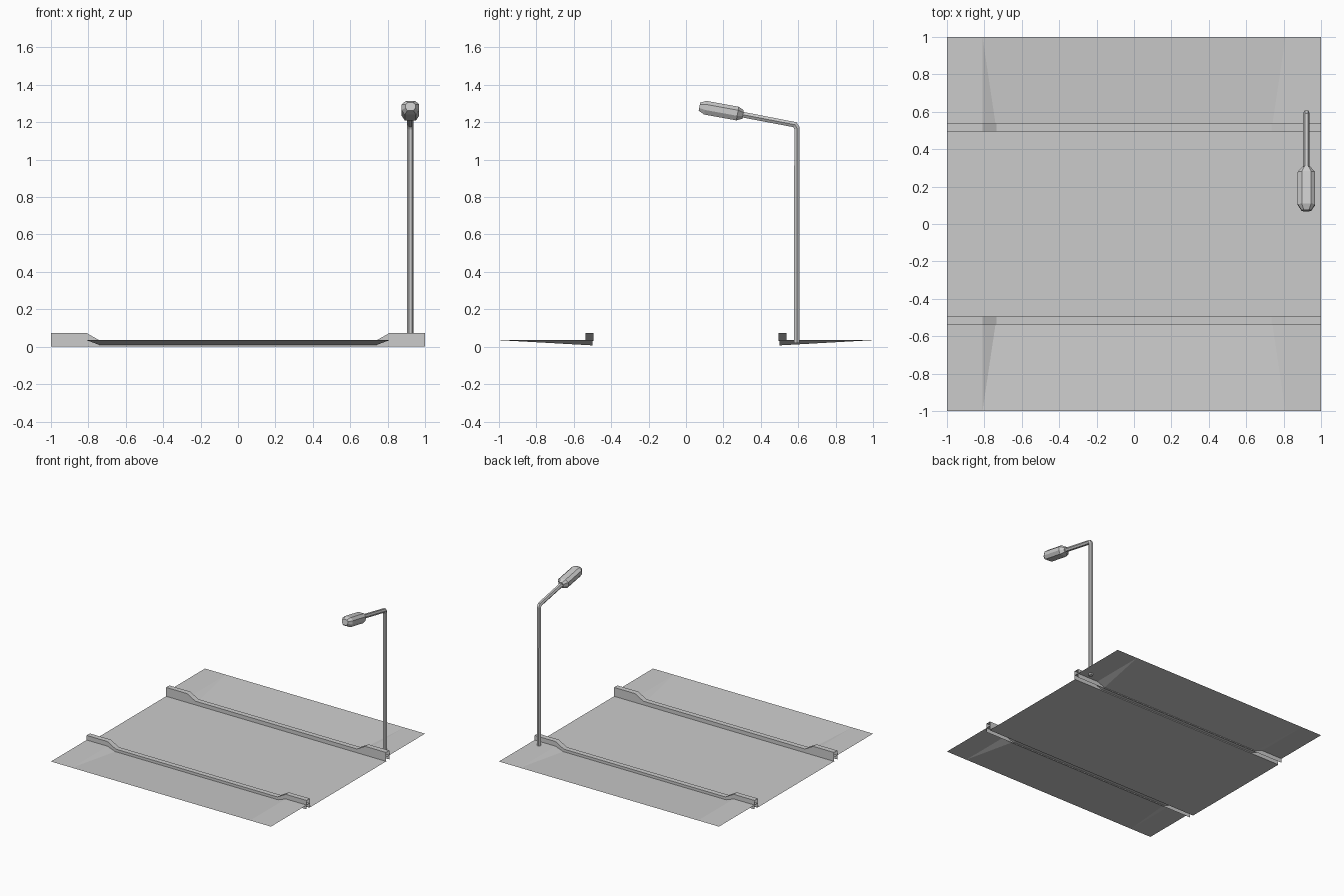
import bpy, math
from mathutils import Vector

if "Cube" in bpy.data.objects:
    bpy.data.objects.remove(bpy.data.objects["Cube"])


def make(name, verts, faces):
    me = bpy.data.meshes.new(name)
    me.from_pydata(verts, [], faces)
    me.update()
    ob = bpy.data.objects.new(name, me)
    bpy.context.collection.objects.link(ob)
    return ob


def both_sides(name, verts, faces):
    # the same strip on the +y side and mirrored (with flipped winding) on -y
    make("back_" + name, verts, faces)
    make("front_" + name, [(x, -y, z) for x, y, z in verts],
         [tuple(reversed(f)) for f in faces])


def loft(name, rings):
    n = len(rings[0])
    faces = [(k*n + i, k*n + (i+1) % n, (k+1)*n + (i+1) % n, (k+1)*n + i)
             for k in range(len(rings)-1) for i in range(n)]
    last = (len(rings)-1)*n
    faces += [tuple(reversed(range(n))), tuple(range(last, last+n))]
    return make(name, [v for r in rings for v in r], faces)


# road surface
make("road", [(-1, -.5, 0), (1, -.5, 0), (1, .5, 0), (-1, .5, 0)], [(0, 1, 2, 3)])

# sidewalks, dipping towards the road between the ends
A, B, HI, LO = .81, .735, .035, .007
both_sides("sidewalk",
           [(-1, 1, HI), (-A, 1, HI), (A, 1, HI), (1, 1, HI),
            (-1, .5, HI), (-A, .5, HI), (-B, .5, LO), (B, .5, LO), (A, .5, HI), (1, .5, HI)],
           [(4, 5, 1, 0), (5, 6, 1), (6, 7, 2, 1), (7, 8, 2), (8, 9, 3, 2)])

# kerbs: open channels with a lowered middle
top = [(-1, .073), (-A, .073), (-B, .031), (B, .031), (A, .073), (1, .073)]
verts, faces = [], []
for x, h in top:
    verts += [(x, .495, 0), (x, .495, h), (x, .537, h), (x, .537, 0)]
for k in range(len(top) - 1):
    for j in range(3):
        a = k*4 + j
        faces.append((a, a+4, a+5, a+1))
both_sides("kerb", verts, faces)

# lamp post and arm: six-sided tube along a bent path
PX = .922
path = [(.593, .02), (.593, 1.168), (.582, 1.187), (.28, 1.245)]
tilts = [0, math.radians(22), math.radians(60), math.radians(79)]
rings = []
for (y, z), t in zip(path, tilts):
    side = Vector((0, math.cos(t), math.sin(t)))
    rings.append([Vector((PX, y, z)) + .0175*math.cos(a)*Vector((1, 0, 0)) + .0175*math.sin(a)*side
                  for a in (i*math.pi/3 for i in range(6))])
loft("lamp_post", rings)

# lamp head: faceted body lofted along the tilted arm direction
section = [(.025, .037), (.047, .018), (.047, -.012), (.03, -.037),
           (-.03, -.037), (-.047, -.012), (-.047, .018), (-.025, .037)]
d = Vector((0, -math.cos(.18), math.sin(.18)))
up = Vector((0, math.sin(.18), math.cos(.18)))
start = Vector((PX, .305, 1.241))
stations = [(0, .42, .62), (.03, 1, 1), (.205, 1, 1), (.237, .55, .6)]
loft("lamp_head", [[start + d*u + Vector((x*sx, 0, 0)) + up*(v*sv) for x, v in section]
                   for u, sx, sv in stations])
